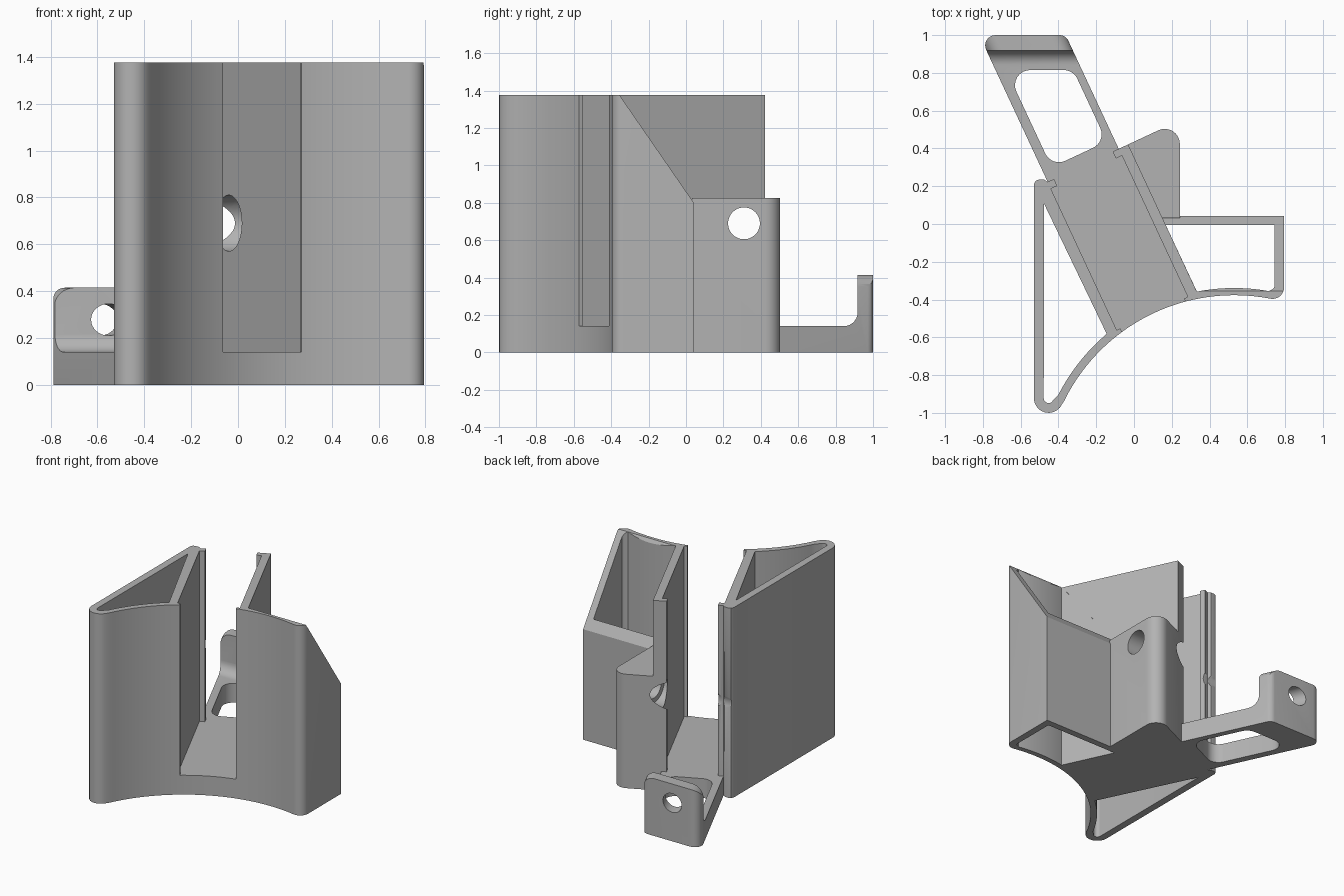
import bpy, bmesh, math
from mathutils import Vector, Matrix

if "Cube" in bpy.data.objects:
    bpy.data.objects.remove(bpy.data.objects["Cube"])

A = math.radians(25)                                  # swing of the channel
N = Vector((math.cos(A), math.sin(A), 0))             # across the channel
T = Vector((-math.sin(A), math.cos(A), 0))            # along it, to the back
X, Y, Z = Vector((1, 0, 0)), Vector((0, 1, 0)), Vector((0, 0, 1))
TOP, FLOOR, BACK = 1.375, 0.14, 0.395
C = (0.53, -1.38)                                     # centre of the hollow front

grey = bpy.data.materials.new("grey plastic")
grey.diffuse_color = (0.45, 0.45, 0.45, 1)
grey.use_nodes = True
grey.node_tree.nodes["Principled BSDF"].inputs["Base Color"].default_value = grey.diffuse_color


def ch(n, t):
    """Channel coordinates to x, y."""
    p = N * n + T * t
    return (p.x, p.y)


def ny(n, y):
    """Point with a given across-channel offset and a given y."""
    return ((n - y * N.y) / N.x, y)


def arc(c, r, a0, a1, k=10):
    return [(c[0] + r * math.cos(math.radians(a0 + (a1 - a0) * i / k)),
             c[1] + r * math.sin(math.radians(a0 + (a1 - a0) * i / k))) for i in range(k + 1)]


def rounded(corners, k=8):
    """Polygon from (x, y, radius) corners."""
    out = []
    for i, (x, y, r) in enumerate(corners):
        p = Vector((x, y))
        if r == 0:
            out.append((x, y))
            continue
        a = (Vector(corners[i - 1][:2]) - p).normalized()
        b = (Vector(corners[(i + 1) % len(corners)][:2]) - p).normalized()
        half = a.angle(b) / 2
        mid = p + (a + b).normalized() * r / math.sin(half)
        s, e = p + a * r / math.tan(half) - mid, p + b * r / math.tan(half) - mid
        for j in range(k + 1):
            w = (math.pi - 2 * half) * j / k
            q = mid + (s * math.sin(math.pi - 2 * half - w) + e * math.sin(w)) / math.sin(math.pi - 2 * half)
            out.append((q.x, q.y))
    return out


def prism(name, pts, lo, hi, axes=(X, Y, Z)):
    """Extrude a polygon; lo may be a function of the point."""
    bm = bmesh.new()
    u, v, w = axes
    low = lo if callable(lo) else (lambda a, b: lo)
    r0 = [bm.verts.new(u * a + v * b + w * low(a, b)) for a, b in pts]
    r1 = [bm.verts.new(u * a + v * b + w * hi) for a, b in pts]
    bm.faces.new(r0)
    bm.faces.new(r1)
    for i in range(len(pts)):
        j = (i + 1) % len(pts)
        bm.faces.new((r0[i], r0[j], r1[j], r1[i]))
    bmesh.ops.recalc_face_normals(bm, faces=bm.faces)
    me = bpy.data.meshes.new(name)
    bm.to_mesh(me)
    bm.free()
    me.materials.append(grey)
    ob = bpy.data.objects.new(name, me)
    bpy.context.collection.objects.link(ob)
    return ob


def combine(ob, tool, op='DIFFERENCE', keep=False):
    m = ob.modifiers.new("cut", 'BOOLEAN')
    m.object, m.operation, m.solver = tool, op, 'EXACT'
    bpy.context.view_layer.objects.active = ob
    bpy.ops.object.modifier_apply(modifier=m.name)
    if not keep:
        bpy.data.objects.remove(tool)


def box_nt(n0, n1, t0, t1, z0):
    return prism("cutter", [ch(n0, t0), ch(n1, t0), ch(n1, t1), ch(n0, t1)], z0, 1.6)


# Body: outline with hollow front and two rounded tips
outline = (arc((-0.452, -0.922), 0.078, 180, 335)
           + arc(C, 1.003, 154, 80, 40)
           + arc((0.733, -0.335), 0.0615, -100, 0)
           + [(0.795, 0.042), ny(0.15, 0.042), ch(0.15, BACK), ch(-0.32, BACK)]
           + [(-0.475, 0.235), (-0.505, 0.235), (-0.522, 0.228), (-0.53, 0.21)])
body = prism("holder_body", outline, 0, TOP)

# Open cells in the left and right shells
left_cell = [(-0.476, 0.107)] + arc((-0.452, -0.922), 0.026, 180, 335) + arc(C, 1.045, 153, 130.2, 16)
combine(body, prism("cutter", left_cell, -0.1, 1.6))
right_cell = [ny(0.15, -0.005)] + arc(C, 1.041, 100.9, 79.8, 16) + [(0.735, -0.345), (0.745, -0.33), (0.745, -0.005)]
combine(body, prism("cutter", right_cell, -0.1, 1.6))

# Channel with retaining lips at both ends
combine(body, box_nt(-0.32, 0.095, -0.47, 0.355, FLOOR))
combine(body, box_nt(-0.30, 0.073, -0.8, -0.4, FLOOR))
combine(body, box_nt(-0.283, 0.06, 0.3, 0.6, FLOOR))

# Sloping top of the right shell
slope = [ny(0.15, -0.36), (0.9, -0.36), (0.9, 0.1), ny(0.15, 0.1)]
combine(body, prism("cutter", slope, lambda x, y: 0.80 + (0.042 - y) * 1.448, 1.6))

# Screw block beside the channel
block = prism("screw_block", rounded([(*ch(0.12, -0.02), 0), (0.243, 0.033, 0),
              (0.243, 0.549, 0.08), (*ch(0.12, BACK), 0)]), 0, 0.825)

# Screw hole and wider head recess
for r, x0, x1 in ((0.085, -0.7, 0.5), (0.12, -0.3, 0.04)):
    hole = prism("cutter", arc((0.31, 0.69), r, 0, 352.5, 47), x0, x1, (Y, Z, X))
    combine(body, hole, keep=True)
    combine(block, hole)

# Rear arm with an upturned end tab
foot = rounded([(*ch(-0.32, 0.385), 0), (*ch(0.095, 0.385), 0),
                (*ny(0.095, 1), 0.05), (*ny(-0.32, 1), 0.055)])
arm = prism("rear_arm", foot, 0, 0.415)
side = rounded([(0, -0.1, 0), (1.1, -0.1, 0), (1.1, 0.5, 0), (0.918, 0.5, 0),
                (0.918, FLOOR, 0.075), (0, FLOOR, 0)])
combine(arm, prism("cutter", side, -1.5, 1, (Y, Z, X)), 'INTERSECT')
tab = rounded([(-0.322, -0.1, 0), (0.097, -0.1, 0), (0.097, 0.415, 0.08), (-0.322, 0.415, 0.08)])
combine(arm, prism("cutter", tab, 0.1, 1.6, (N, Z, T)), 'INTERSECT')

# Window in the arm and hole in the tab
window = rounded([(*ch(-0.268, 0.457), 0.08), (*ch(0.053, 0.457), 0.08),
                  (*ny(0.053, 0.815), 0.08), (*ny(-0.268, 0.815), 0.08)])
combine(arm, prism("cutter", window, -0.1, 0.3))
combine(arm, prism("cutter", arc((-0.1125, 0.278), 0.068, 0, 348.75, 31), 0.95, 1.4, (N, Z, T)))

# Smooth rounds, crisp edges
for ob in (body, block, arm):
    bpy.ops.object.select_all(action='DESELECT')
    ob.select_set(True)
    bpy.context.view_layer.objects.active = ob
    bpy.ops.object.shade_smooth_by_angle(angle=math.radians(30))
